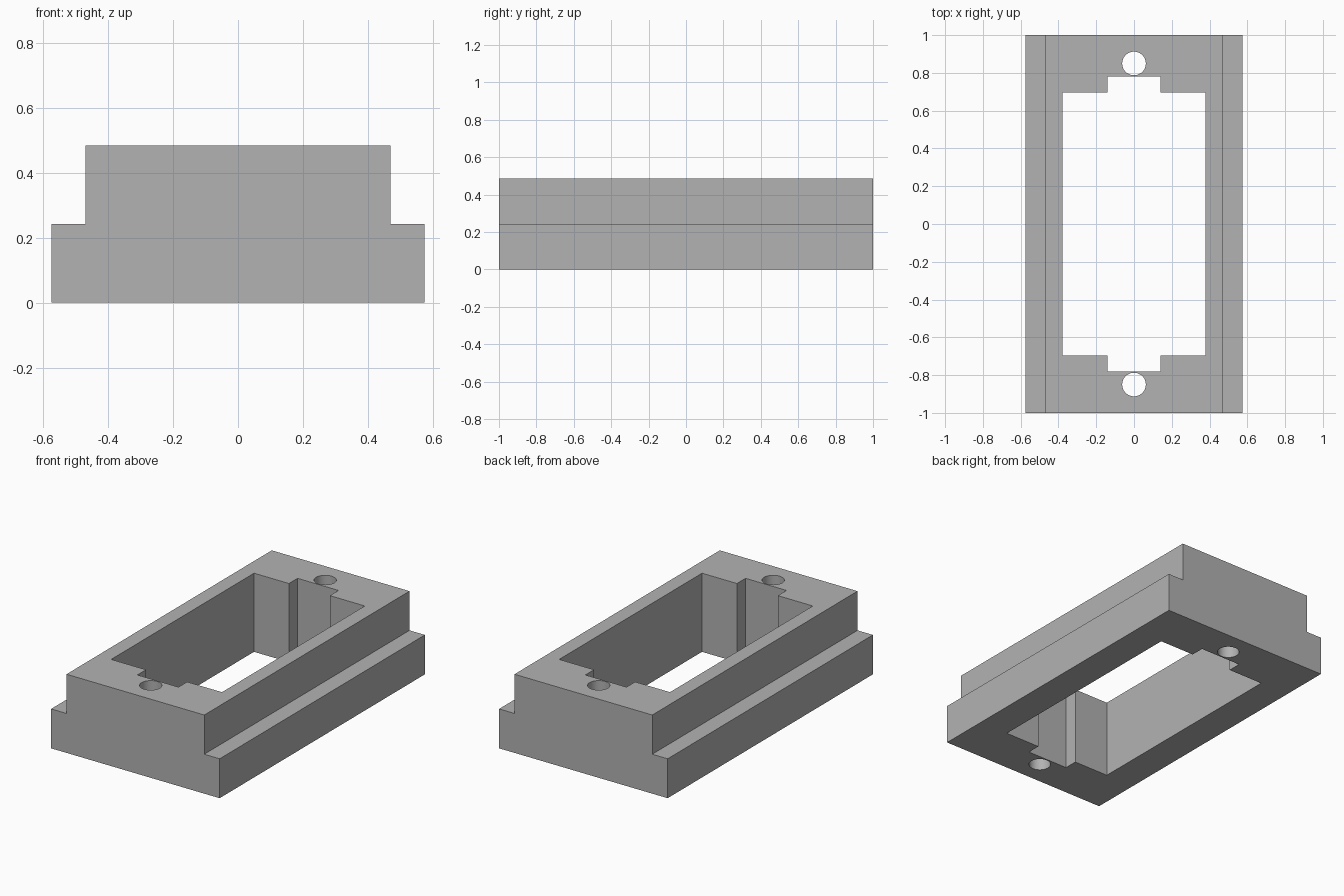
import bpy
import bmesh
from mathutils import Matrix, Vector
from math import radians

default_cube = bpy.data.objects.get("Cube")
if default_cube:
    bpy.data.objects.remove(default_cube, do_unlink=True)

HEIGHT = 0.485

grey = bpy.data.materials.new("plain grey")
grey.use_nodes = True
grey.diffuse_color = (0.448, 0.448, 0.448, 1)
grey.node_tree.nodes["Principled BSDF"].inputs["Base Color"].default_value = grey.diffuse_color


def mirrored(half):
    """Close a half outline by mirroring it across the vertical axis."""
    return half + [(-x, y) for x, y in reversed(half)]


def prism(name, outline, start, length, turn=Matrix()):
    """Extrude a flat outline along its normal, then turn it."""
    bm = bmesh.new()
    face = bm.faces.new([bm.verts.new((x, y, start)) for x, y in outline])
    new = bmesh.ops.extrude_face_region(bm, geom=[face])["geom"]
    tops = [v for v in new if isinstance(v, bmesh.types.BMVert)]
    bmesh.ops.translate(bm, verts=tops, vec=Vector((0, 0, length)))
    bmesh.ops.transform(bm, matrix=turn, verts=bm.verts)
    bmesh.ops.recalc_face_normals(bm, faces=bm.faces)
    mesh = bpy.data.meshes.new(name)
    bm.to_mesh(mesh)
    bm.free()
    mesh.materials.append(grey)
    obj = bpy.data.objects.new(name, mesh)
    bpy.context.collection.objects.link(obj)
    return obj


# Stepped block running front to back
step = [(0.575, 0), (0.575, 0.243), (0.47, 0.243), (0.47, HEIGHT)]
body = prism("stepped_frame", mirrored(step), -1, 2, Matrix.Rotation(radians(90), 4, "X"))

# Rectangular opening with a notch at each end
opening = [(0.14, -0.78), (0.14, -0.696), (0.378, -0.696),
           (0.378, 0.696), (0.14, 0.696), (0.14, 0.78)]
cutters = [prism("opening_cutter", mirrored(opening), -0.1, HEIGHT + 0.2)]

# Round screw hole beyond each notch
for side, label in ((-1, "front"), (1, "back")):
    bpy.ops.mesh.primitive_cylinder_add(vertices=48, radius=0.0625, depth=1,
                                        location=(0, side * 0.85, HEIGHT / 2))
    hole = bpy.context.object
    hole.name = label + "_hole_cutter"
    hole.data.materials.append(grey)
    cutters.append(hole)

# Cut everything through the block
bpy.ops.object.select_all(action="DESELECT")
bpy.context.view_layer.objects.active = body
body.select_set(True)
for cutter in cutters:
    cutter.hide_render = True
    cut = body.modifiers.new(cutter.name, "BOOLEAN")
    cut.operation = "DIFFERENCE"
    cut.solver = "EXACT"
    cut.object = cutter
    bpy.ops.object.modifier_apply(modifier=cut.name)
    bpy.data.objects.remove(cutter, do_unlink=True)

bpy.ops.object.shade_smooth_by_angle(angle=radians(30))
